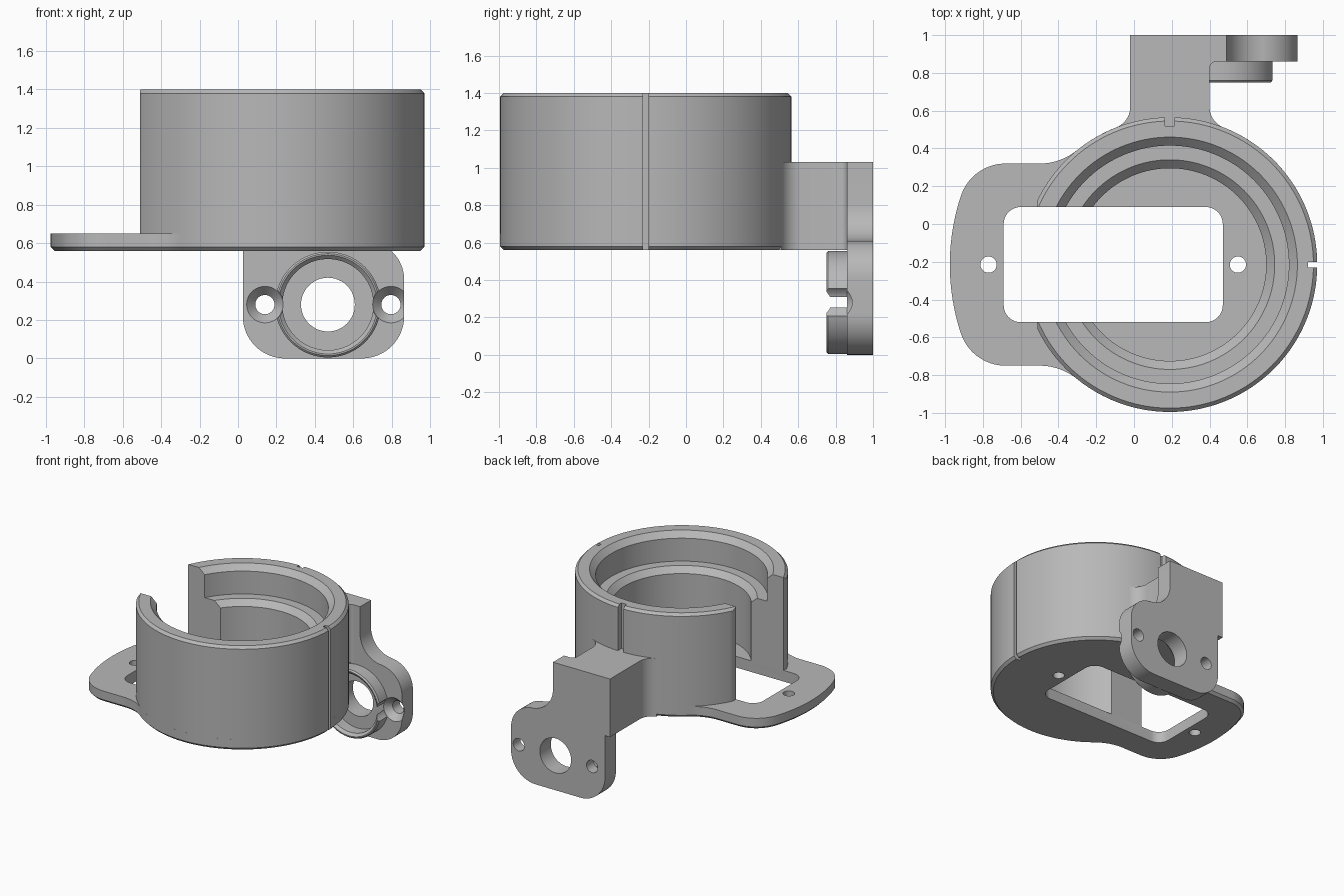
import bpy, bmesh
from math import sin, cos, pi, radians, atan2, hypot
from mathutils import Matrix

if "Cube" in bpy.data.objects:
    bpy.data.objects.remove(bpy.data.objects["Cube"], do_unlink=True)

grey = bpy.data.materials.new("plain_grey")
grey.use_nodes = True
colour = (0.48, 0.48, 0.48, 1)
grey.diffuse_color = colour
grey.node_tree.nodes["Principled BSDF"].inputs["Base Color"].default_value = colour

CX, CY, R = 0.19, -0.215, 0.78            # housing axis and radius
BOTTOM, FLOOR, TOP, ARM_TOP = 0.56, 0.65, 1.4, 1.03
# Turns a flat outline upright: local y becomes height, local z runs from the back to the front
UPRIGHT = Matrix.Translation((0, 1, 0)) @ Matrix.Rotation(pi / 2, 4, "X")


def arc(cx, cy, r, a0, a1, n=16):
    return [(cx + r * cos(radians(a0 + (a1 - a0) * i / n)),
             cy + r * sin(radians(a0 + (a1 - a0) * i / n))) for i in range(n + 1)]


def finish(name, bm, matrix):
    bmesh.ops.remove_doubles(bm, verts=bm.verts, dist=1e-5)
    bmesh.ops.recalc_face_normals(bm, faces=bm.faces)
    bm.transform(matrix)
    mesh = bpy.data.meshes.new(name)
    bm.to_mesh(mesh)
    bm.free()
    mesh.materials.append(grey)
    ob = bpy.data.objects.new(name, mesh)
    bpy.context.collection.objects.link(ob)
    return ob


def prism(name, outline, z0, z1, matrix=Matrix(), chamfer=0):
    bm = bmesh.new()
    face = bm.faces.new([bm.verts.new((x, y, z0)) for x, y in outline])
    new = bmesh.ops.extrude_face_region(bm, geom=[face], use_keep_orig=True)["geom"]
    for v in new:
        if isinstance(v, bmesh.types.BMVert):
            v.co.z = z1
    bmesh.ops.recalc_face_normals(bm, faces=bm.faces)
    if chamfer:
        edges = [e for e in bm.edges if all(abs(v.co.z - z0) < 1e-5 for v in e.verts)]
        bmesh.ops.bevel(bm, geom=edges, offset=chamfer, segments=1, affect="EDGES")
    return finish(name, bm, matrix)


def lathe(name, profile, matrix, steps=128):
    bm = bmesh.new()
    vs = [bm.verts.new((r, 0, z)) for r, z in profile]
    es = [bm.edges.new((vs[i - 1], vs[i])) for i in range(len(vs))]
    bmesh.ops.spin(bm, geom=vs + es, cent=(0, 0, 0), axis=(0, 0, 1),
                   angle=2 * pi, steps=steps, use_merge=False)
    return finish(name, bm, matrix)


def box(x0, x1, y0, y1, z0, z1):
    return prism("cutter", [(x0, y0), (x1, y0), (x1, y1), (x0, y1)], z0, z1)


def drill(x, y, r, z0, z1, matrix=Matrix()):
    return prism("cutter", arc(x, y, r, 0, 360, 48)[:-1], z0, z1, matrix)


def cut(ob, cutters):
    for c in cutters:
        c.hide_render = True
        mod = ob.modifiers.new("cut", "BOOLEAN")
        mod.operation, mod.solver, mod.object = "DIFFERENCE", "EXACT", c
    dg = bpy.context.evaluated_depsgraph_get()
    mesh = bpy.data.meshes.new_from_object(ob.evaluated_get(dg))
    ob.modifiers.clear()
    ob.data = mesh
    for c in cutters:
        bpy.data.objects.remove(c, do_unlink=True)


def slit():
    return box(0.92, 1.1, CY - 0.014, CY + 0.014, 0.4, 1.6)


# Base plate: disc blended into a rounded side flange, upper half mirrored
blend_r, corner_r, flange_r = 0.314, 0.249, 1.165
bx, by = -0.5, 0.32 + blend_r
kx, ky = -0.68, 0.32 - corner_r
a_blend = atan2(by - CY, bx - CX) * 180 / pi
a_corner = atan2(ky - CY, kx - CX) * 180 / pi
half = arc(CX, CY, R, 0, a_blend, 64)
half += arc(bx, by, blend_r, a_blend - 180, -90)[1:]
half += arc(kx, ky, corner_r, 90, a_corner)
half += arc(CX, CY, flange_r, a_corner, 180)[1:]
base = prism("base_plate", half + [(x, 2 * CY - y) for x, y in half[-2:0:-1]],
             BOTTOM, FLOOR, chamfer=0.02)
x0, x1, y0, y1, r = -0.69, 0.47, -0.52, 0.09, 0.09
window = (arc(x1 - r, y1 - r, r, 0, 90, 8) + arc(x0 + r, y1 - r, r, 90, 180, 8)
          + arc(x0 + r, y0 + r, r, 180, 270, 8) + arc(x1 - r, y0 + r, r, 270, 360, 8))
cut(base, [prism("cutter", window, 0.4, 0.8), slit(),
           drill(-0.77, CY, 0.043, 0.4, 0.8), drill(0.55, CY, 0.043, 0.4, 0.8)])

# Housing wall: stepped bore with chamfers, open on the flange side
wall = lathe("housing_wall",
             [(R, FLOOR), (R, TOP - 0.02), (R - 0.02, TOP), (0.675, TOP), (0.63, TOP - 0.045),
              (0.63, 1.17), (0.555, 1.17), (0.51, 1.125), (0.51, FLOOR)],
             Matrix.Translation((CX, CY, 0)))
cut(wall, [box(-1.2, 0, y0, y1, 0.5, 1.6), box(-1.2, -0.51, -1, 1, 0.5, 1.6),
           slit(), box(0.165, 0.215, 0.52, 0.7, ARM_TOP - 0.02, 1.6)])

# Arm: block filleted into the wall, with a small fillet against the bracket
f, fy = 0.117, 0.62
a_f = atan2(fy - CY, -0.21 - f) * 180 / pi
left = arc(-0.02 - f, fy, f, a_f - 180, 0, 10)
right = [(2 * CX - x, y) for x, y in left]
arm = [(-0.08, 0.45)] + left + [(-0.02, 0.86)]
arm += arc(0.435, 0.825, 0.035, 90, 180, 6) + right[::-1] + [(0.46, 0.45)]
prism("arm", arm, BOTTOM, ARM_TOP)

# Bracket: upright plate hanging below the arm
outline = [(-0.02, ARM_TOP), (-0.02, BOTTOM), (0.025, BOTTOM)]
outline += arc(0.245, 0.22, 0.22, 180, 270) + arc(0.645, 0.22, 0.22, 270, 360)
outline += arc(0.665, 0.41, 0.2, 0, 90) + arc(0.69, 0.81, 0.2, 270, 180) + [(0.49, ARM_TOP)]
bracket = prism("bracket", outline, 0, 0.14, UPRIGHT)
PX, PZ, SCREWS = 0.468, 0.28, (0.14, 0.796)
cutters = [drill(PX, PZ, 0.14, -0.1, 0.3, UPRIGHT)]
for sx in SCREWS:
    # Screw hole with countersink
    cutters.append(lathe("cutter", [(0, -0.1), (0.05, -0.1), (0.05, 0.09), (0.095, 0.14),
                                    (0.095, 0.3), (0, 0.3)],
                         UPRIGHT @ Matrix.Translation((sx, PZ, 0)), 48))
cut(bracket, cutters)

# Collar: raised ring on the bracket, notched beside the screws
collar = lathe("collar", [(0.275, 0.14), (0.275, 0.24), (0.265, 0.25), (0.257, 0.25),
                          (0.237, 0.23), (0.237, 0.14)],
               UPRIGHT @ Matrix.Translation((PX, PZ, 0)), 96)
cut(collar, [drill(sx, PZ, 0.097, 0, 0.4, UPRIGHT) for sx in SCREWS])

# Smooth shading on the curved walls
for ob in (base, wall, bracket, collar, bpy.data.objects["arm"]):
    bpy.ops.object.select_all(action="DESELECT")
    ob.select_set(True)
    bpy.context.view_layer.objects.active = ob
    bpy.ops.object.shade_smooth_by_angle(angle=radians(30))
